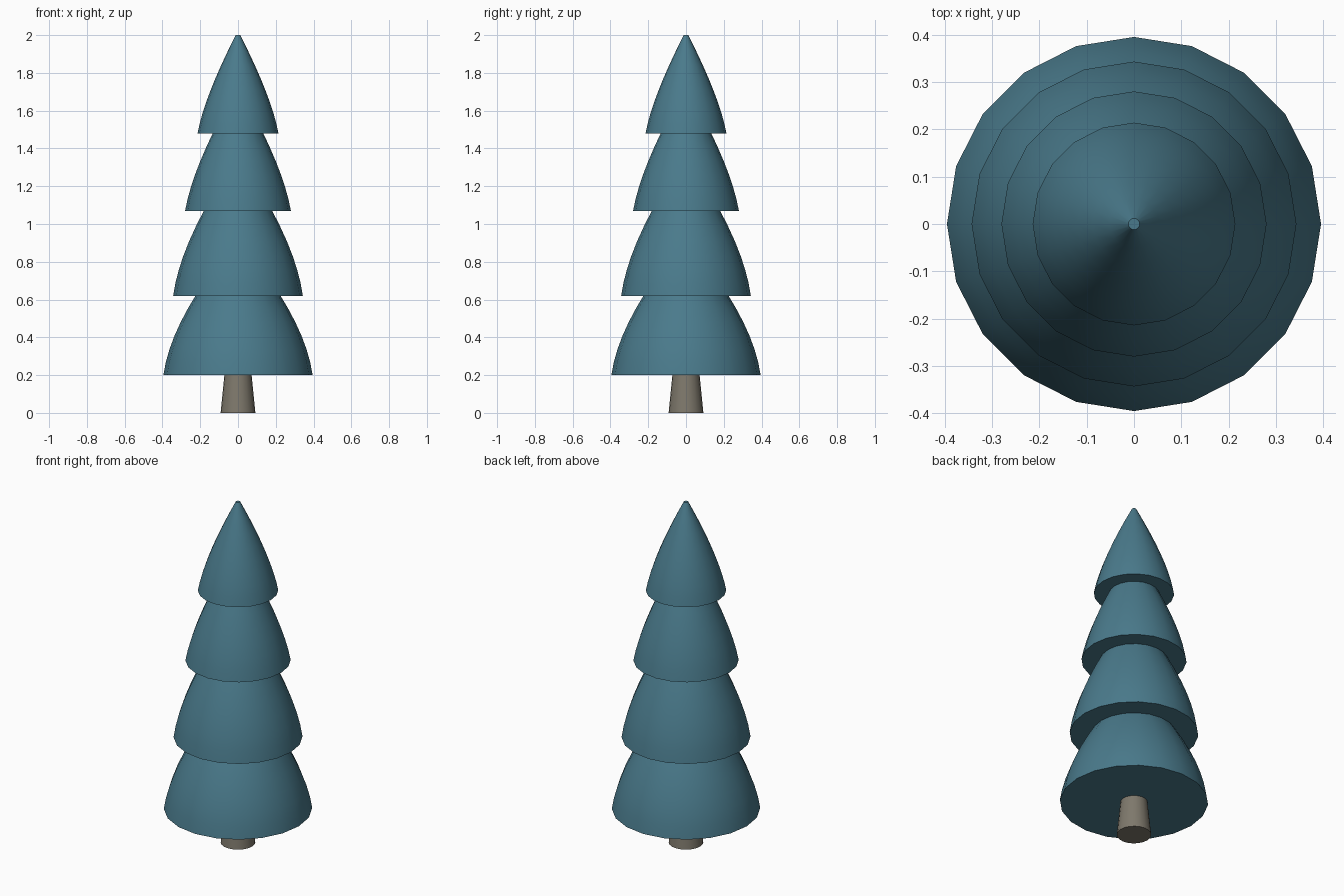
import bpy
import bmesh
import math
from mathutils import Vector

default = bpy.data.objects.get("Cube")
if default:
    bpy.data.objects.remove(default, do_unlink=True)

SIDES = 20
STEPS = 8


def make_material(name, color):
    mat = bpy.data.materials.new(name)
    mat.use_nodes = True
    mat.diffuse_color = color
    mat.node_tree.nodes["Principled BSDF"].inputs["Base Color"].default_value = color
    return mat


def lathe(name, profile, mat):
    """Spin (radius, height) points about z and close both ends."""
    bm = bmesh.new()
    rings = []
    for r, z in profile:
        ring = []
        for i in range(SIDES):
            a = math.tau * i / SIDES
            ring.append(bm.verts.new((r * math.cos(a), r * math.sin(a), z)))
        rings.append(ring)
    for low, high in zip(rings, rings[1:]):
        for i in range(SIDES):
            j = (i + 1) % SIDES
            bm.faces.new((low[i], low[j], high[j], high[i]))
    bm.faces.new(rings[0][::-1])
    bm.faces.new(rings[-1])
    mesh = bpy.data.meshes.new(name)
    bm.to_mesh(mesh)
    bm.free()
    mesh.materials.append(mat)
    obj = bpy.data.objects.new(name, mesh)
    bpy.context.collection.objects.link(obj)
    bpy.ops.object.select_all(action="DESELECT")
    obj.select_set(True)
    bpy.context.view_layer.objects.active = obj
    bpy.ops.object.shade_smooth_by_angle(angle=math.radians(40))
    return obj


def bell(base, bulge, top):
    """Quadratic curve from the skirt edge, over the bulge, to the top."""
    a, b, c = Vector(base), Vector(bulge), Vector(top)
    points = []
    for k in range(STEPS + 1):
        t = k / STEPS
        points.append(tuple(a * (1 - t) ** 2 + b * 2 * t * (1 - t) + c * t * t))
    return points


needles = make_material("blue green needles", (0.068, 0.195, 0.26, 1))
bark = make_material("grey brown bark", (0.21, 0.19, 0.15, 1))

# Trunk, tapering into the lowest branches
lathe("trunk", [(0.092, 0), (0.07, 0.22)], bark)

# Branch tiers, each tucked under the next
tiers = {
    "bottom_branches": ((0.395, 0.2), (0.36, 0.46), (0.1, 0.8)),
    "lower_branches": ((0.343, 0.62), (0.31, 0.88), (0.07, 1.26)),
    "upper_branches": ((0.28, 1.07), (0.24, 1.3), (0.04, 1.66)),
    "top_branches": ((0.214, 1.48), (0.18, 1.67), (0.012, 2.0)),
}
for name, curve in tiers.items():
    lathe(name, bell(*curve), needles)
